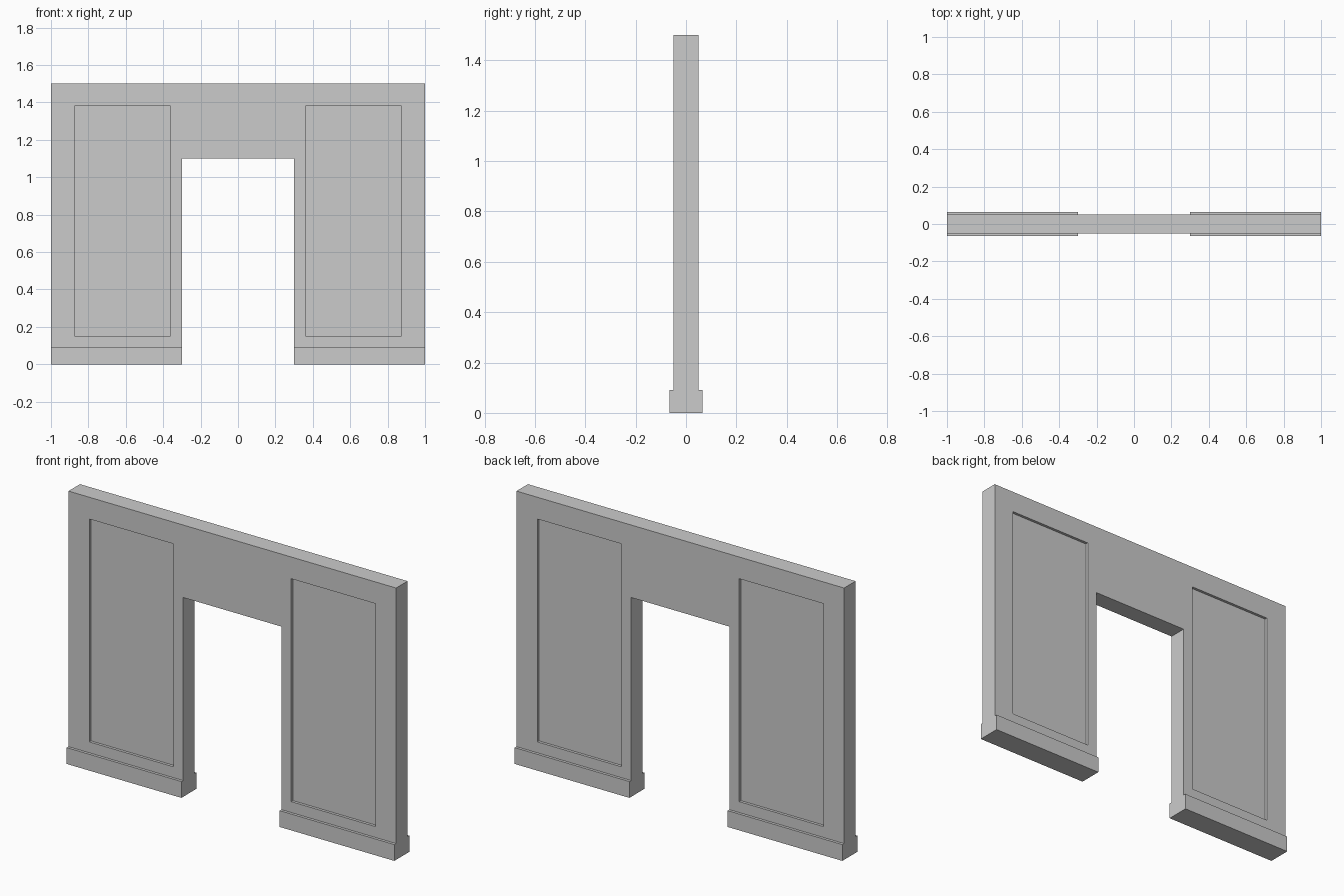
import bpy
import bmesh
from mathutils import Matrix, Vector

if "Cube" in bpy.data.objects:
    bpy.data.objects.remove(bpy.data.objects["Cube"])

HALF_T = 0.05      # half wall thickness
SKIRT = 0.015      # skirting projection
RECESS = 0.015     # panel recess depth


def add_object(name, bm):
    mesh = bpy.data.meshes.new(name)
    bmesh.ops.recalc_face_normals(bm, faces=bm.faces)
    bm.to_mesh(mesh)
    bm.free()
    obj = bpy.data.objects.new(name, mesh)
    bpy.context.collection.objects.link(obj)
    return obj


def add_box(bm, x, y, z):
    lo, hi = Vector((min(x), min(y), min(z))), Vector((max(x), max(y), max(z)))
    mat = Matrix.Translation((lo + hi) / 2) @ Matrix.Diagonal((*(hi - lo), 1))
    bmesh.ops.create_cube(bm, size=1, matrix=mat)


# Wall with doorway: one outline extruded through its thickness
outline = [(-1, 0), (-0.3, 0), (-0.3, 1.1), (0.3, 1.1),
           (0.3, 0), (1, 0), (1, 1.5), (-1, 1.5)]
bm = bmesh.new()
face = bm.faces.new([bm.verts.new((x, -HALF_T, z)) for x, z in outline])
ext = bmesh.ops.extrude_face_region(bm, geom=[face])
bmesh.ops.translate(bm, vec=(0, 2 * HALF_T, 0),
                    verts=[v for v in ext["geom"] if isinstance(v, bmesh.types.BMVert)])
wall = add_object("doorway_wall", bm)

# Recessed panels and skirting boards, on both legs and both faces
cut_bm = bmesh.new()
for sx, side in ((-1, "left"), (1, "right")):
    for sy, facing in ((-1, "front"), (1, "back")):
        add_box(cut_bm, (sx * 0.36, sx * 0.873),
                (sy * (HALF_T - RECESS), sy * 0.1), (0.15, 1.38))
        bm = bmesh.new()
        add_box(bm, (sx * 0.3, sx), (sy * HALF_T, sy * (HALF_T + SKIRT)), (0, 0.09))
        add_object(f"skirting_{facing}_{side}", bm)
cutter = add_object("panel_cutter", cut_bm)
cutter.hide_render = True

# Carve the panels
mod = wall.modifiers.new("panels", 'BOOLEAN')
mod.operation = 'DIFFERENCE'
mod.solver = 'EXACT'
mod.object = cutter
bpy.context.view_layer.objects.active = wall
bpy.ops.object.modifier_apply(modifier=mod.name)
bpy.data.objects.remove(cutter)
